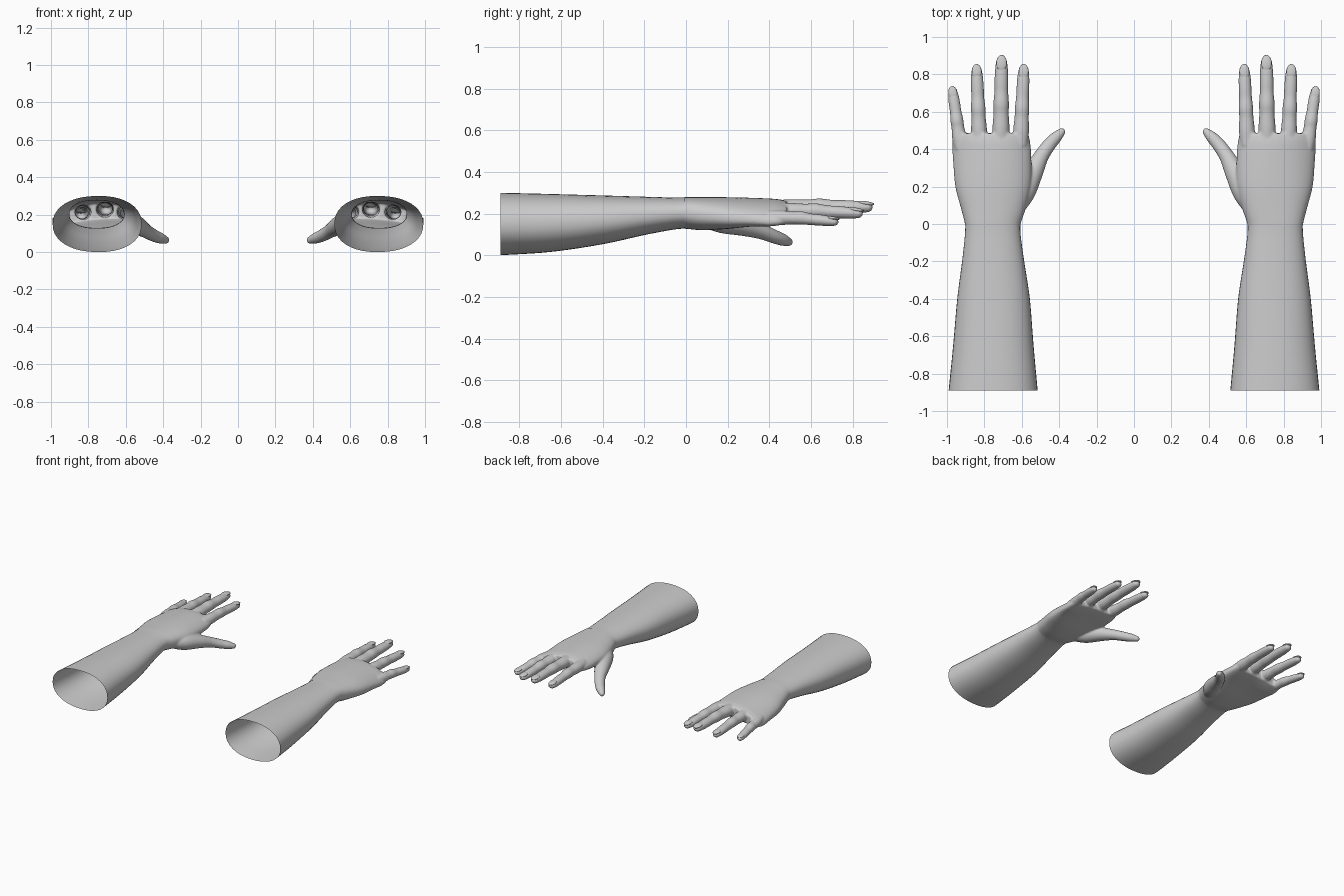
import bpy, bmesh, math
from mathutils import Vector, Matrix

cube = bpy.data.objects.get("Cube")
if cube:
    bpy.data.objects.remove(cube, do_unlink=True)

skin = bpy.data.materials.new("plain_grey")
skin.use_nodes = True
grey = (0.6, 0.6, 0.6, 1)
skin.diffuse_color = grey
skin.node_tree.nodes["Principled BSDF"].inputs["Base Color"].default_value = grey


def spline(keys, steps):
    """Catmull-Rom through rows of numbers."""
    rows = [Vector(k) for k in keys]
    pts = [rows[0] * 2 - rows[1]] + rows + [rows[-1] * 2 - rows[-2]]
    out = []
    for a, b, c, d in zip(pts, pts[1:], pts[2:], pts[3:]):
        for s in range(steps):
            t = s / steps
            out.append(0.5 * (2 * b + (c - a) * t + (2 * a - 5 * b + 4 * c - d) * t * t
                              + (3 * b - a - 3 * c + d) * t ** 3))
    return out + [rows[-1]]


def loft(bm, keys, sides=32, steps=6, power=1.0, upright=False, round_end=False, caps=True):
    """Tube through sections of (x, y, z, half width, half height)."""
    secs = spline(keys, steps)
    if round_end:
        # dome the far end
        tip = secs[-1]
        fwd = (Vector(tip[:3]) - Vector(secs[-2][:3])).normalized()
        for i in range(1, 6):
            a = i * math.pi / 2 / 5.4
            p = Vector(tip[:3]) + fwd * math.sin(a) * tip[3]
            secs.append(Vector((*p, tip[3] * math.cos(a), tip[4] * math.cos(a))))
    rings = []
    for i, s in enumerate(secs):
        lo, hi = secs[max(i - 1, 0)], secs[min(i + 1, len(secs) - 1)]
        fwd = Vector((0, 1, 0)) if upright else (Vector(hi[:3]) - Vector(lo[:3])).normalized()
        side = fwd.cross(Vector((0, 0, 1))).normalized()
        up = side.cross(fwd)
        ring = []
        for k in range(sides):
            a = 2 * math.pi * k / sides
            c, n = math.cos(a), math.sin(a)
            u = math.copysign(abs(c) ** power, c) * s[3]
            v = math.copysign(abs(n) ** power, n) * s[4]
            ring.append(bm.verts.new(Vector(s[:3]) + side * u + up * v))
        rings.append(ring)
    for r, q in zip(rings, rings[1:]):
        for k in range(sides):
            j = (k + 1) % sides
            bm.faces.new((r[k], r[j], q[j], q[k]))
    if caps:
        bm.faces.new(rings[0])
        bm.faces.new(rings[-1])
    bmesh.ops.recalc_face_normals(bm, faces=bm.faces[:])


def make_object(name, bm):
    mesh = bpy.data.meshes.new(name)
    bm.to_mesh(mesh)
    mesh.materials.append(skin)
    mesh.shade_smooth()
    ob = bpy.data.objects.new(name, mesh)
    bpy.context.collection.objects.link(ob)
    return ob


def make_pair(name, bm):
    """Left part as built, right part mirrored across x."""
    make_object("left_" + name, bm)
    bmesh.ops.transform(bm, matrix=Matrix.Scale(-1, 4, (1, 0, 0)), verts=bm.verts[:])
    bmesh.ops.reverse_faces(bm, faces=bm.faces[:])
    make_object("right_" + name, bm)
    bm.free()


# Forearm: open tube, rolled slightly at the elbow end
bm = bmesh.new()
loft(bm, [(.753, -.89, .15, .238, .15), (.752, -.65, .155, .215, .139),
          (.751, -.4, .17, .194, .117), (.753, -.2, .189, .166, .092),
          (.755, -.06, .2, .149, .077), (.755, .005, .203, .147, .074)],
     sides=40, power=.9, upright=True, caps=False)
for v in bm.verts:
    v.co.z -= .1 * (v.co.x - .753) * (v.co.z - .15) * min(1, -v.co.y)
make_pair("forearm", bm)

# Palm, arched so the little finger side sits lower
bm = bmesh.new()
loft(bm, [(.755, -.06, .203, .146, .074), (.755, 0, .203, .149, .076),
          (.752, .08, .2, .172, .079), (.753, .2, .204, .202, .075),
          (.757, .32, .212, .209, .064), (.763, .43, .217, .209, .054),
          (.764, .485, .218, .198, .043)], sides=48, power=.85, upright=True)
for v in bm.verts:
    v.co.z -= .8 * (v.co.x - .71) ** 2 * max(0, min(1, v.co.y / .4))

# Fingers: base point, tip point, half width
fingers = {"index": ((.607, .42, .213), (.59, .822, .205), .041),
           "middle": ((.712, .42, .224), (.708, .867, .232), .044),
           "ring": ((.825, .42, .213), (.841, .822, .202), .041),
           "little": ((.925, .4, .182), (.969, .708, .163), .037)}
# Along the finger: fraction, width factor, height factor, lift
profile = [(0, .95, .9, 0), (.2, 1.04, .95, .002), (.38, .93, .84, .004),
           (.5, .95, .88, .006), (.64, .84, .75, .003), (.76, .84, .74, .002),
           (.9, .8, .68, 0), (1, .68, .56, -.002)]
for base, tip, w in fingers.values():
    a, b = Vector(base), Vector(tip)
    loft(bm, [(*(a.lerp(b, f) + Vector((0, 0, lift))), w * fw, w * fh)
              for f, fw, fh, lift in profile], sides=24, round_end=True)

# Thumb
loft(bm, [(.64, .08, .185, .05, .045), (.59, .17, .165, .062, .058),
          (.543, .27, .143, .055, .05), (.497, .36, .115, .041, .038),
          (.452, .425, .089, .036, .033), (.415, .465, .074, .031, .029),
          (.387, .492, .064, .021, .021)], sides=24, round_end=True)

# Blend the hand into one skin, then open it at the wrist
hand = make_object("hand_blend", bm)
bm.free()
remesh = hand.modifiers.new("blend", "REMESH")
remesh.mode = "VOXEL"
remesh.voxel_size = .006
relax = hand.modifiers.new("relax", "SMOOTH")
relax.iterations = 7
relax.factor = .5
deps = bpy.context.evaluated_depsgraph_get()
bm = bmesh.new()
bm.from_mesh(hand.evaluated_get(deps).to_mesh())
bpy.data.objects.remove(hand, do_unlink=True)
bmesh.ops.bisect_plane(bm, geom=bm.verts[:] + bm.edges[:] + bm.faces[:],
                       plane_co=(0, -.008, 0), plane_no=(0, 1, 0), clear_inner=True)
make_pair("hand", bm)

# Fingernails: thin domed plates set into the fingertips
for name, (base, tip, w) in fingers.items():
    bm = bmesh.new()
    a, b = Vector(base), Vector(tip)
    lean = math.atan2(a.x - b.x, b.y - a.y)
    place = (Matrix.Translation(b + Vector((0, -.006, w * .4)))
             @ Matrix.Rotation(lean, 4, "Z") @ Matrix.Rotation(-.13, 4, "X")
             @ Matrix.Diagonal((w * .64, w * .98, w * .24, 1)))
    bmesh.ops.create_uvsphere(bm, u_segments=20, v_segments=12, radius=1, matrix=place)
    make_pair(name + "_nail", bm)
